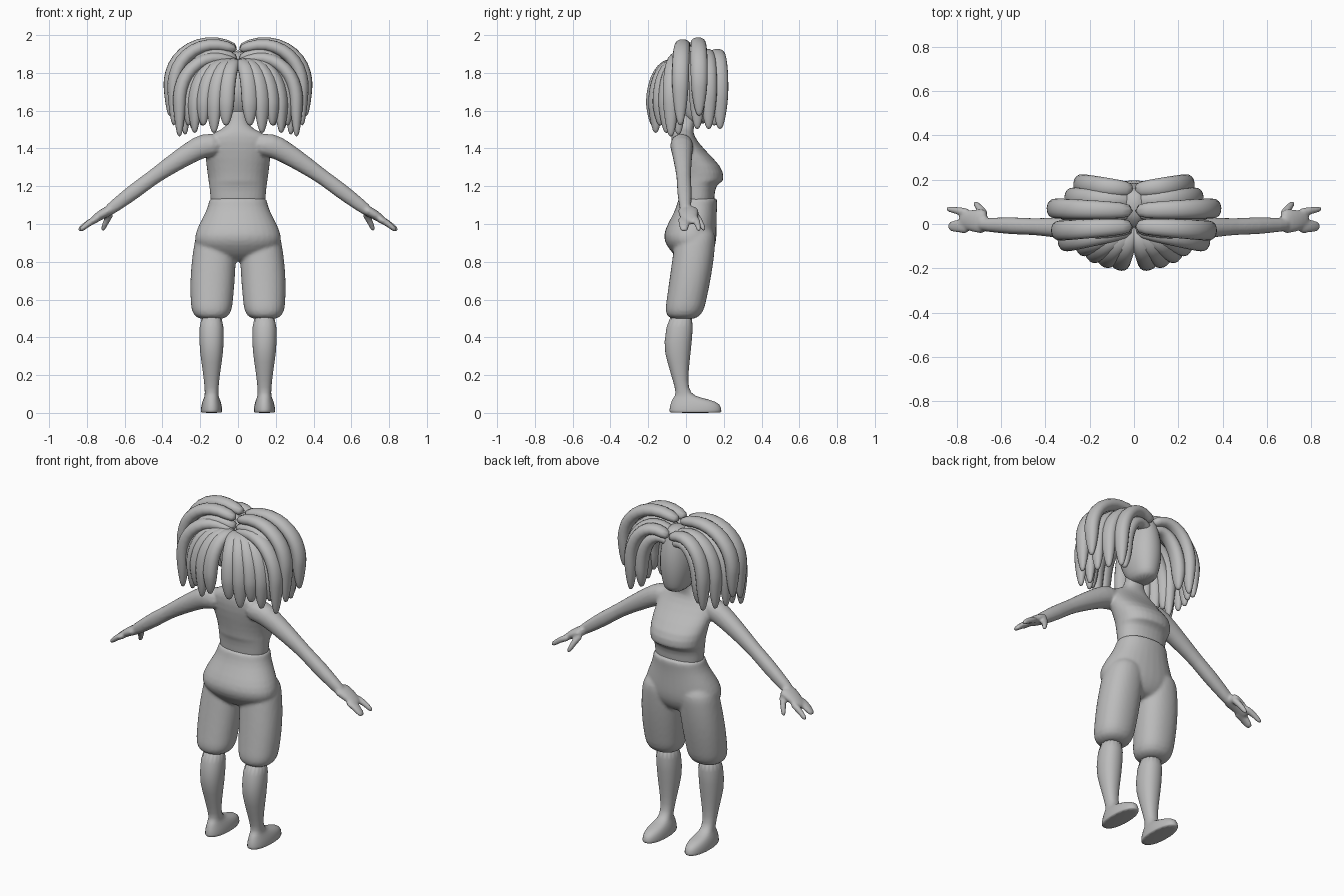
import bpy, bmesh, math
from mathutils import Vector

cube = bpy.data.objects.get("Cube")
if cube:
    bpy.data.objects.remove(cube)

GREY = (0.5, 0.5, 0.5, 1)
grey = bpy.data.materials.new("plain grey")
grey.use_nodes = True
grey.diffuse_color = GREY
grey.node_tree.nodes["Principled BSDF"].inputs["Base Color"].default_value = GREY


def squarish(value):
    return math.copysign(abs(value) ** 0.9, value)


def mix(start, end, amount):
    return start + (end - start) * amount


def loft(bm, rings, sides):
    """Skin a closed surface over rings given as (centre, half axis, half axis)."""
    loops = []
    for centre, u, v in rings:
        angles = [math.tau * (i + 0.5) / sides for i in range(sides)]
        loops.append([bm.verts.new(centre + u * squarish(math.cos(a)) + v * squarish(math.sin(a)))
                      for a in angles])
    for lower, upper in zip(loops, loops[1:]):
        for i in range(sides):
            bm.faces.new((lower[i - 1], lower[i], upper[i], upper[i - 1]))
    bm.faces.new(loops[0])
    bm.faces.new(loops[-1])


def stack(bm, levels, x=0):
    """Horizontal rings: height, half width, back y, front y."""
    rings = []
    for height, width, back, front in levels:
        centre = Vector((x, mix(back, front, 0.5), height))
        rings.append((centre, Vector((width, 0, 0)), Vector((0, (front - back) / 2, 0))))
    loft(bm, rings, sides=16)


def tube(bm, points, sizes, across, sides=10):
    """Rings along a path, each with a half thickness and a half width along across."""
    rings = []
    for i, (point, (thick, wide)) in enumerate(zip(points, sizes)):
        tangent = points[min(i + 1, len(points) - 1)] - points[max(i - 1, 0)]
        u = tangent.cross(across).normalized()
        rings.append((point, u * thick, u.cross(tangent).normalized() * wide))
    loft(bm, rings, sides)


def finger(bm, side, start, tip, thick, wide):
    """A tapering, slightly bent digit."""
    mirror = Vector((side, 1, 1))
    points, sizes = [], []
    for step in range(4):
        t = step / 3
        point = Vector(start).lerp(Vector(tip), t)
        point.z += 0.01 * math.sin(math.pi * t)
        taper = mix(1, 0.6, t * t)
        points.append(point * mirror)
        sizes.append((thick * taper, wide * taper))
    tube(bm, points, sizes, Vector((0, 1, 0)))


def lock(bm, root_y, reach, hang_y, top, tip, width):
    """A hair lock that arches outwards from the parting, then hangs down."""
    out = Vector((reach, hang_y - root_y, 0))
    across = Vector((-out.y, out.x, 0)).normalized()
    bend = top - 0.25
    points, sizes = [], []
    steps = 10
    for step in range(steps + 1):
        t = step / steps
        arch = min(t, 0.5) * math.pi
        height = mix(bend, top, math.cos(arch)) - 0.08 * max(0, 1 - t * 2) ** 4
        if t > 0.5:
            height = mix(bend, tip, t * 2 - 1)
        points.append(Vector((0, root_y, height)) + out * math.sin(arch))
        swell = math.sin(math.pi * mix(0.2, 0.97, t)) ** 0.6
        sizes.append((width * 0.8 * swell, width * swell))
    tube(bm, points, sizes, across, sides=8)


def finish(name, bm, voxel=0):
    bmesh.ops.recalc_face_normals(bm, faces=bm.faces)
    mesh = bpy.data.meshes.new(name)
    bm.to_mesh(mesh)
    bm.free()
    part = bpy.data.objects.new(name, mesh)
    bpy.context.collection.objects.link(part)
    mesh.materials.append(grey)
    mesh.shade_smooth()
    rounding = part.modifiers.new("Rounding", 'SUBSURF')
    rounding.levels = rounding.render_levels = 1
    if voxel:
        blend = part.modifiers.new("Blend", 'REMESH')
        blend.mode = 'VOXEL'
        blend.voxel_size = voxel
        blend.use_smooth_shade = True
        part.modifiers.new("Soften", 'SMOOTH').iterations = 3


# Torso with bust shelf, shoulders and neck
bm = bmesh.new()
stack(bm, [(1.04, .14, -.03, .15), (1.14, .15, -.03, .15), (1.21, .155, -.04, .16),
           (1.225, .16, -.05, .2), (1.24, .16, -.05, .2), (1.3, .17, -.06, .2),
           (1.4, .18, -.08, .09), (1.47, .17, -.08, .04), (1.5, .08, -.07, .04),
           (1.54, .05, -.05, .05), (1.64, .05, -.04, .07)])

# Arms: reach, height and radius from shoulder to wrist, then the hand
arm = [(.08, 1.42, .06), (.18, 1.42, .07), (.25, 1.38, .06), (.36, 1.31, .05),
       (.46, 1.24, .04), (.54, 1.18, .045), (.66, 1.09, .035), (.7, 1.06, .03)]
for side in (1, -1):
    tube(bm, [Vector((side * x, mix(-.03, .01, x), z)) for x, z, r in arm],
         [(r, r * 0.95) for x, z, r in arm], Vector((0, 1, 0)))
    finger(bm, side, (.66, .01, 1.08), (.79, .02, 1), .03, .06)
    finger(bm, side, (.74, -.01, 1.03), (.84, -.01, .96), .02, .035)
    finger(bm, side, (.74, .05, 1.03), (.85, .07, .96), .02, .02)
    finger(bm, side, (.67, .04, 1.06), (.72, .1, .96), .02, .02)
finish("upper_body", bm, voxel=0.008)

# Head, narrowing to jaw and crown
bm = bmesh.new()
levels = []
for step in range(9):
    t = step / 8
    swell = math.sin(math.pi * mix(0.2, 0.85, t))
    levels.append((mix(1.53, 1.92, t), 0.095 * swell,
                   0.13 - 0.21 * swell, 0.05 + 0.14 * math.sqrt(swell)))
stack(bm, levels)
finish("head", bm)

# Trousers: seat and waistband, then two legs that merge into the hips
bm = bmesh.new()
stack(bm, [(.8, .08, -.02, .1), (.84, .18, -.07, .14), (.89, .235, -.11, .16),
           (.94, .235, -.125, .165), (1, .21, -.1, .165), (1.07, .17, -.06, .165),
           (1.12, .155, -.045, .17), (1.145, .16, -.045, .17)])
for side in (1, -1):
    levels = []
    for step in range(11):
        t = step / 10
        tuck = 0.025 if step in (0, 10) else 0
        levels.append((mix(.49, .99, t), .105 + .015 * math.sin(math.pi * t) - tuck,
                       mix(-.12, -.05, t) + tuck,
                       mix(.085, .16, math.sin(t * math.pi / 2)) - tuck))
    # the thighs slope inwards as they rise
    lower = len(bm.verts)
    stack(bm, levels, side * 0.14)
    for vert in list(bm.verts)[lower:]:
        vert.co.x -= side * 0.12 * max(0, vert.co.z - 0.49) ** 2
finish("trousers", bm, voxel=0.01)

# Lower legs and feet in one skin, flat at the sole
for side, label in ((1, "left"), (-1, "right")):
    bm = bmesh.new()
    sole = (.057, -.09, .19)
    stack(bm, [(0, *sole), (.005, *sole), (.03, *sole), (.06, .05, -.08, .17),
               (.08, .04, -.07, .08), (.1, .035, -.05, .02), (.17, .04, -.07, .01),
               (.27, .055, -.1, .02), (.36, .068, -.125, .03), (.55, .066, -.09, .05)],
          side * 0.14)
    finish(label + "_lower_leg", bm)

# Hair locks over the ears: reach, hanging y, top, tip
locks = [(.24, .18, 1.95, 1.5), (.19, .15, 1.9, 1.52), (.28, .12, 1.95, 1.5),
         (.36, .07, 2.01, 1.57), (.31, .06, 1.95, 1.5), (.34, -.03, 2, 1.52),
         (.28, -.04, 1.95, 1.47), (.31, -.08, 1.93, 1.46)]
bm = bmesh.new()
for side in (1, -1):
    for reach, hang_y, top, tip in locks:
        root_y = max(hang_y * 0.85, hang_y * 0.3)
        lock(bm, root_y, side * reach, hang_y, top, tip, width=0.05)
finish("side_hair_locks", bm)

# Back locks fan out over the nape
bm = bmesh.new()
for side in (1, -1):
    for i in range(5):
        angle = math.radians(13 + 14 * i)
        tip = 1.48 + 0.04 * ((i + 1) % 2)
        lock(bm, 0, side * 0.28 * math.sin(angle), -0.18 * math.cos(angle), 1.9, tip, width=0.05)
finish("back_hair_locks", bm)
